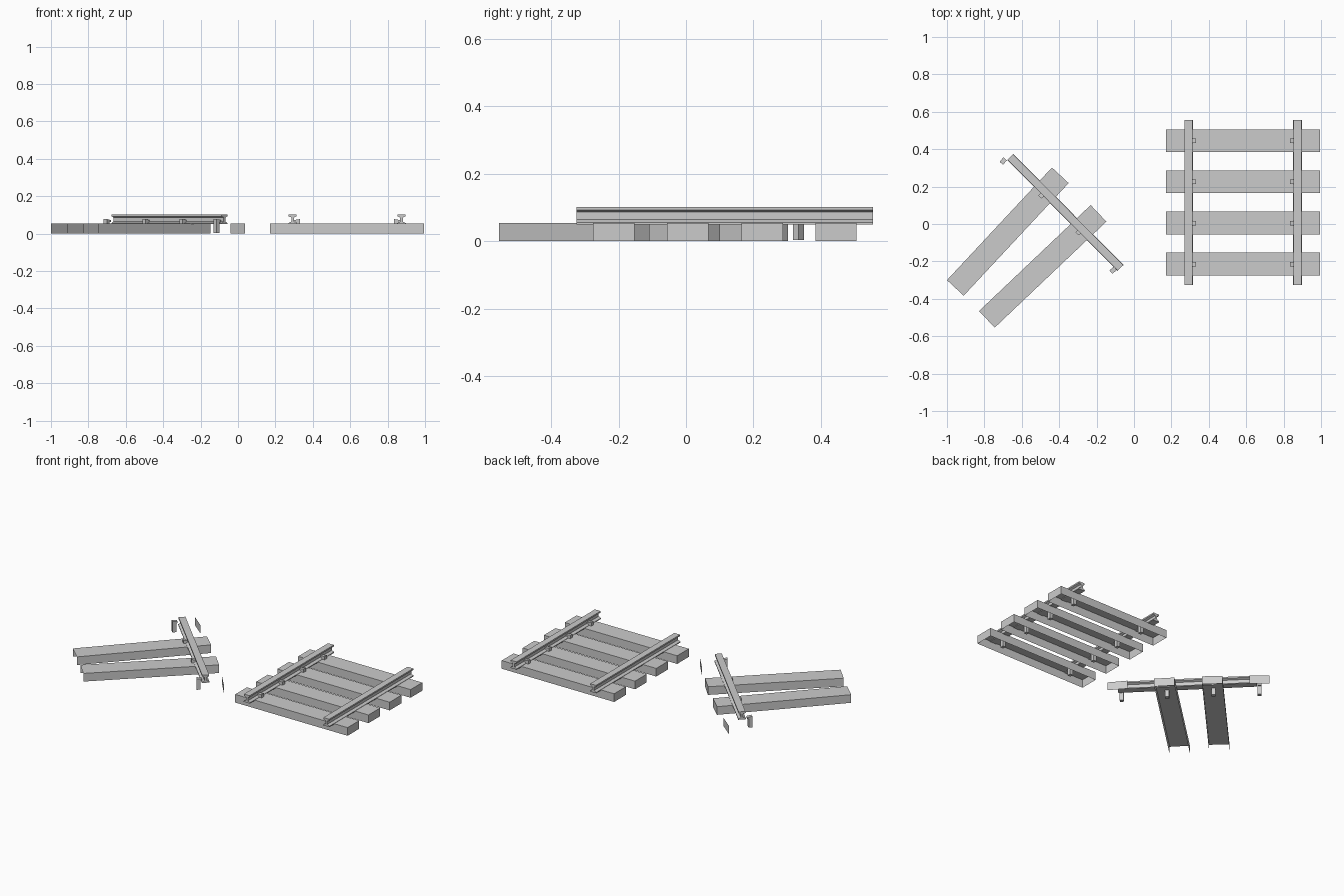
import bpy, bmesh
from math import radians, cos, sin, atan2, hypot

if "Cube" in bpy.data.objects:
    bpy.data.objects.remove(bpy.data.objects["Cube"])

SL, SW, SH = 0.823, 0.122, 0.054      # sleeper length, width, height
FACES = {"top": (4, 5, 6, 7), "near": (0, 3, 7, 4), "far": (1, 5, 6, 2),
         "front": (0, 4, 5, 1), "back": (3, 2, 6, 7)}


def add(name, verts, faces, loc, angle):
    mesh = bpy.data.meshes.new(name)
    mesh.from_pydata(verts, [], faces)
    bm = bmesh.new()
    bm.from_mesh(mesh)
    loose = [v for v in bm.verts if not v.link_faces]
    bmesh.ops.delete(bm, geom=loose, context='VERTS')
    bmesh.ops.recalc_face_normals(bm, faces=bm.faces)
    bm.to_mesh(mesh)
    bm.free()
    ob = bpy.data.objects.new(name, mesh)
    ob.location = loc
    ob.rotation_euler.z = angle
    bpy.context.collection.objects.link(ob)
    return ob


# Thin-walled plank without an underside; origin at the far end (+x)
def sleeper(name, x, y, angle, parts):
    w = SW / 2
    verts = [(a, b, z) for z in (0, SH)
             for a, b in ((-SL, -w), (0, -w), (0, w), (-SL, w))]
    add(name, verts, [FACES[p] for p in parts], (x, y, 0), angle)


# Closed prism: an x-z profile extruded along y
def prism(name, profile, length, loc, angle):
    n = len(profile)
    verts = [(x, y, z) for y in (-length / 2, length / 2) for x, z in profile]
    faces = [(i, (i + 1) % n, n + (i + 1) % n, n + i) for i in range(n)]
    faces += [tuple(range(n)), tuple(range(n, 2 * n))]
    add(name, verts, faces, loc, angle)


half = [(0.023, 0.05), (0.023, 0.056), (0.007, 0.064),
        (0.007, 0.086), (0.021, 0.092), (0.021, 0.102)]
RAIL = half + [(-x, z) for x, z in reversed(half)]
# Square post with a head overhanging toward -x
SPIKE = [(-0.011, 0.004), (0.011, 0.004), (0.011, 0.077),
         (-0.02, 0.072), (-0.02, 0.062), (-0.011, 0.062)]


def spike(name, x, y, angle):
    prism(name, SPIKE, 0.024, (x, y, 0), angle)


# Intact track section
for i, y in enumerate((0.445, 0.226, 0.005, -0.214)):
    sleeper(f"sleeper_{i}", 0.995, y, 0, FACES)
    spike(f"left_spike_{i}", 0.32, y, 0)
    spike(f"right_spike_{i}", 0.846, y, radians(180))
for name, x in (("left_rail", 0.292), ("right_rail", 0.874)):
    prism(name, RAIL, 0.88, (x, 0.115, 0), 0)

# Broken section: one rail, fanned sleepers, loose spikes and end plates
ax, ay, bx, by = -0.661, 0.358, -0.072, -0.235
prism("broken_rail", RAIL, hypot(bx - ax, by - ay),
      ((ax + bx) / 2, (ay + by) / 2, 0), atan2(by - ay, bx - ax) + radians(90))
for i, (x, y, deg) in enumerate(((-0.702, 0.333, 50.5), (-0.495, 0.152, 47),
                                 (-0.297, -0.045, 43.5), (-0.115, -0.25, 40))):
    a = radians(deg)
    spike(f"broken_spike_{i}", x, y, a + radians(180))
    ex, ey = x + 0.148 * cos(a), y + 0.148 * sin(a)
    if i in (1, 2):
        sleeper(f"broken_sleeper_{i}", ex, ey, a, ("top", "far", "front", "back"))
    else:
        sleeper(f"end_plate_{i}", ex, ey, a, ("far",))
